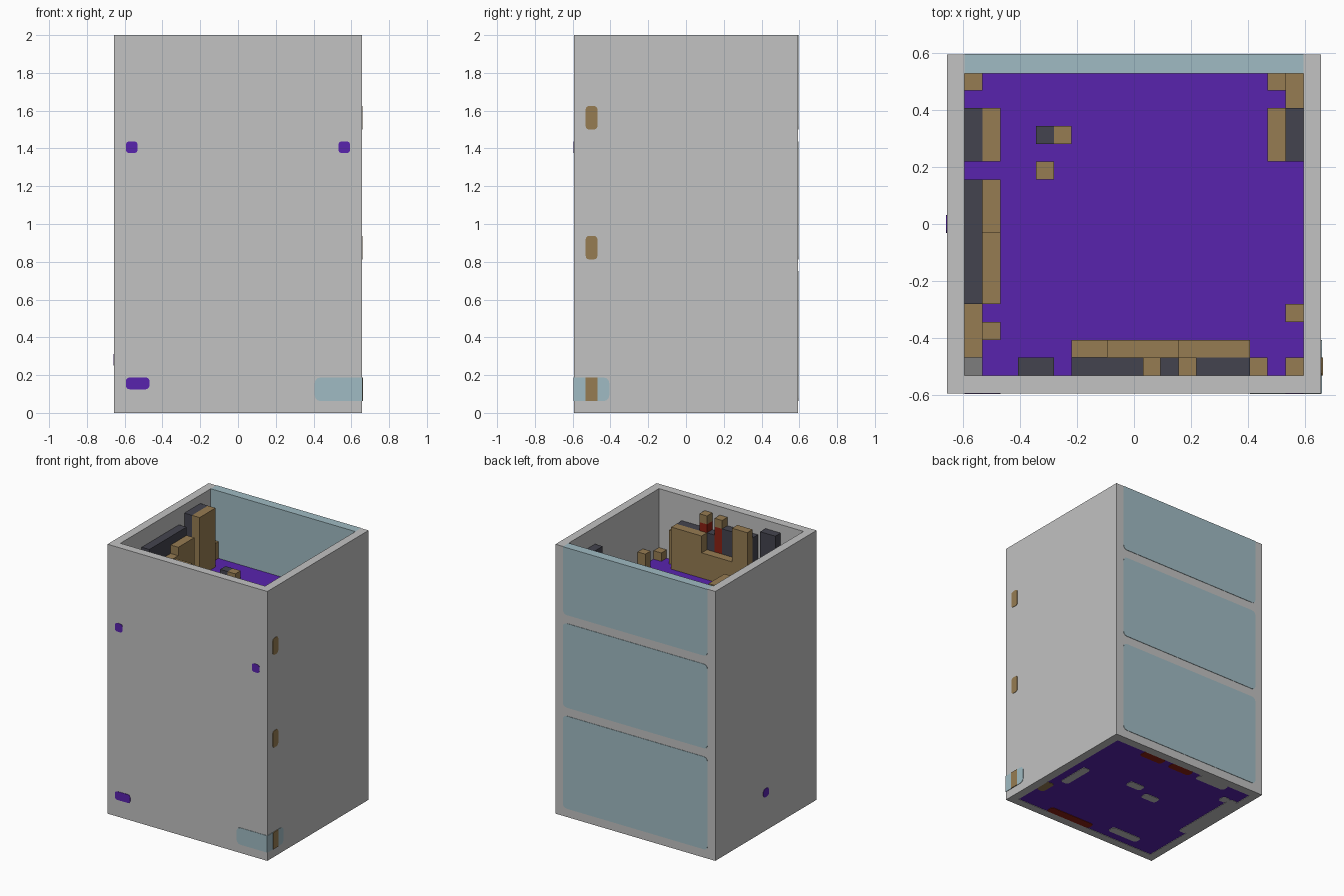
import bpy
import bmesh
from mathutils import Vector

if "Cube" in bpy.data.objects:
    bpy.data.objects.remove(bpy.data.objects["Cube"])

UNIT = 1 / 16                      # size of one building block
COLS, ROWS, LEVELS = 21, 19, 32    # blocks across, deep and high
PROUD = 0.003                      # how far inlays stand out
ORIGIN = Vector((-COLS / 2, -ROWS / 2, 0))


def linear(channel):
    value = channel / 255
    return value / 12.92 if value < 0.04 else ((value + 0.055) / 1.055) ** 2.4


def make_material(name, *rgb):
    colour = [linear(channel) for channel in rgb] + [1]
    material = bpy.data.materials.new(name)
    material.use_nodes = True
    material.diffuse_color = colour
    material.node_tree.nodes["Principled BSDF"].inputs["Base Color"].default_value = colour
    return material


wall = make_material("wall grey", 194, 194, 194)
stone = make_material("stone grey", 125, 125, 125)
glass = make_material("window blue", 160, 187, 195)
purple = make_material("floor purple", 89, 35, 174)
wood = make_material("wood brown", 150, 124, 82)
dark = make_material("charcoal", 68, 68, 78)
red = make_material("deep red", 140, 32, 18)


def block(name, material, cols, rows, levels, grow=(0, 0, 0), round_axis=None):
    """Box given in block ranges; corners along round_axis can be rounded."""
    low = (Vector((cols[0], rows[0], levels[0])) + ORIGIN) * UNIT - Vector(grow)
    high = (Vector((cols[1], rows[1], levels[1])) + ORIGIN) * UNIT + Vector(grow)
    bm = bmesh.new()
    bmesh.ops.create_cube(bm, size=1)
    for vert in bm.verts:
        vert.co = Vector(h if c > 0 else l for c, l, h in zip(vert.co, low, high))
    if round_axis is not None:
        along = [e for e in bm.edges
                 if abs((e.verts[0].co - e.verts[1].co).normalized()[round_axis]) > 0.9]
        spans = [high[i] - low[i] for i in range(3) if i != round_axis]
        bmesh.ops.bevel(bm, geom=along, offset=min(0.03, min(spans) * 0.3),
                        segments=3, profile=0.5, affect='EDGES')
    mesh = bpy.data.meshes.new(name)
    bm.to_mesh(mesh)
    bm.free()
    mesh.materials.append(material)
    obj = bpy.data.objects.new(name, mesh)
    bpy.context.collection.objects.link(obj)
    return obj


INNER_X, INNER_Y = (1, COLS - 1), (1, ROWS - 1)
BACK = (ROWS - 1, ROWS)
FULL = (0, LEVELS)

# Outer walls and back posts
block("front_wall", wall, INNER_X, (0, 1), FULL)
for side, col in (("right", 0), ("left", COLS - 1)):
    block(side + "_wall", wall, (col, col + 1), (0, ROWS), FULL)
block("back_wall", wall, INNER_X, BACK, (0, 25))

# Back windows, one per storey
for storey, span in (("ground", (1, 12)), ("middle", (13, 23))):
    block(storey + "_window", glass, INNER_X, BACK, span, (0, PROUD, 0), 1)
block("top_window", glass, INNER_X, BACK, (25, LEVELS), (0, PROUD, 0))
lower = block("top_window_sill", glass, INNER_X, BACK, (24, 26), (0, PROUD, 0), 1)

# Storey floors
for storey, level in (("middle", 12), ("top", 23)):
    block(storey + "_floor", purple, INNER_X, INNER_Y, (level, level + 1))
ground = block("ground_floor", purple, INNER_X, INNER_Y, (0, 1))
ground.location.z = PROUD
block("base_rim_front", wall, INNER_X, (0, 1), (0, 1))


# Wall inlays
def front_inlay(name, material, cols, levels):
    block(name, material, cols, (0, 0), levels, (0, PROUD, 0), 1)


def side_inlay(name, material, col, rows, levels, rounded=0):
    block(name, material, (col, col), rows, levels, (PROUD, 0, 0), rounded)


for side, col in (("right", 1), ("left", 19)):
    front_inlay(side + "_front_stud", purple, (col, col + 1), (22, 23))
front_inlay("low_front_stud", purple, (1, 3), (2, 3))
front_inlay("corner_window_front", glass, (17, COLS), (1, 3))
block("corner_window_front_end", glass, (20, COLS), (0, 0), (1, 3), (0, PROUD, 0))
side_inlay("corner_window_side", glass, COLS, (0, 3), (1, 3))
side_inlay("corner_window_side_end", glass, COLS, (0, 1), (1, 3), None)
side_inlay("low_side_stud", purple, 0, (9, 10), (4, 5))
block("ground_hatch", wood, (COLS, COLS), (1, 2), (1, 3), (PROUD * 2, 0, 0))
for storey, level in (("middle", 13), ("top", 24)):
    side_inlay(storey + "_hatch", wood, COLS, (1, 2), (level, level + 2))

# Slots in the underside, each with its colour
slots = [
    ("back_left", red, (13, 16), (17, 18)), ("back_middle", red, (9, 12), (17, 18)),
    ("back_right", wall, (4, 8), (17, 18)), ("corner", wall, (2, 3), (15, 16)),
    ("right_side", wall, (1, 2), (7, 16)), ("left_side", wall, (18, 19), (7, 11)),
    ("small_left", wood, (19, 20), (4, 6)), ("front_left", red, (10, 16), (1, 2)),
    ("front_right", wall, (4, 8), (2, 3)), ("centre", wall, (11, 13), (11, 12)),
    ("centre_small", wall, (8, 10), (10, 11)),
]
for name, material, cols, rows in slots:
    plate = block(name + "_floor_slot", material, cols, rows, (0, 0), (0, 0, PROUD / 2), 2)
    plate.location.z = PROUD / 2

# Top storey furniture: name, colour, column range, row range, top level
FLOOR = 24
furniture = [
    ("corner_stool", wood, (1, 2), (17, 18), 26),
    ("tall_case_back", dark, (1, 2), (13, 16), 31),
    ("tall_case_front", wood, (2, 3), (13, 16), 31),
    ("long_shelf_back", dark, (1, 2), (5, 12), 30),
    ("long_shelf_front", wood, (2, 3), (5, 9), 28),
    ("long_shelf_step", wood, (2, 3), (9, 12), 29),
    ("shelf_end", wood, (1, 2), (2, 5), 28),
    ("shelf_stool", wood, (2, 3), (3, 4), 26),
    ("corner_stone", stone, (1, 2), (1, 2), 25),
    ("front_cabinet", dark, (4, 6), (1, 2), 31),
    ("counter_back_right", dark, (7, 11), (1, 2), 30),
    ("counter_back_middle", dark, (12, 13), (1, 2), 29),
    ("counter_back_left", dark, (14, 17), (1, 2), 29),
    ("counter_tower", wood, (7, 9), (2, 3), 31),
    ("counter_middle", wood, (9, 13), (2, 3), 27),
    ("counter_left", wood, (13, 17), (2, 3), 29),
    ("counter_end", wood, (17, 18), (1, 2), 28),
    ("left_stool", wood, (19, 20), (1, 2), 25),
    ("left_side_stool", wood, (19, 20), (4, 5), 26),
    ("left_case_back", dark, (19, 20), (13, 16), 30),
    ("left_case_front", wood, (18, 19), (13, 16), 27),
    ("left_corner_bench", wood, (19, 20), (16, 18), 26),
    ("left_corner_stool", wood, (18, 19), (17, 18), 25),
    ("table_dark", dark, (5, 6), (14, 15), 25),
    ("table_wood", wood, (6, 7), (14, 15), 25),
    ("table_stool", wood, (5, 6), (12, 13), 25),
]
for name, material, cols, rows, top in furniture:
    block(name, material, cols, rows, (FLOOR, top))

# Red stands with wooden caps on the counter
for side, col in (("right", 11), ("left", 13)):
    block(side + "_stand", red, (col, col + 1), (1, 2), (FLOOR, 30))
    block(side + "_stand_cap", wood, (col, col + 1), (1, 2), (30, 31))
